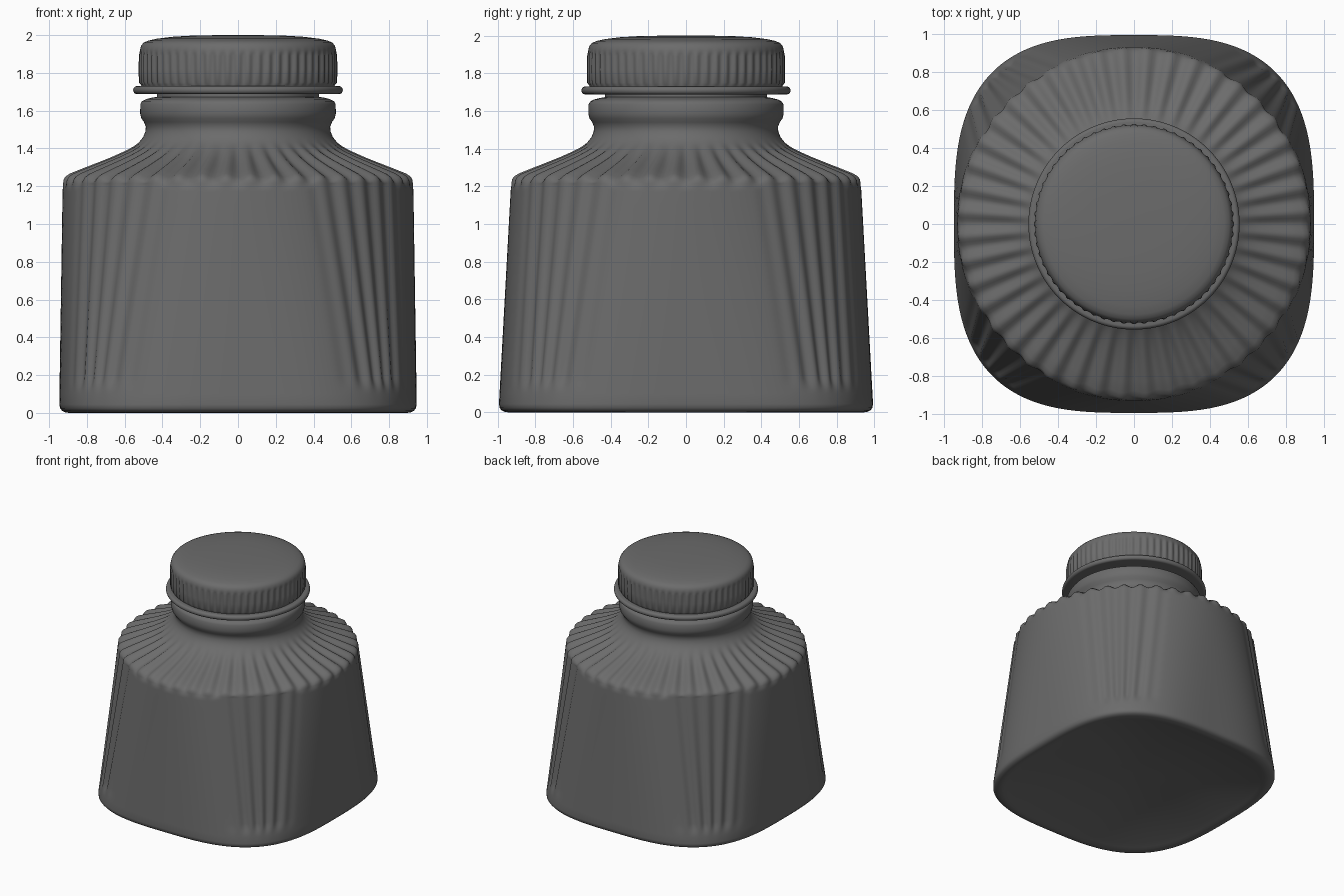
import bpy, math

if "Cube" in bpy.data.objects:
    bpy.data.objects.remove(bpy.data.objects["Cube"])

RIBS = 44
SEG = RIBS * 8

# Dark grey plastic
plastic = bpy.data.materials.new("dark_plastic")
plastic.diffuse_color = (0.148, 0.148, 0.148, 1)
plastic.use_nodes = True
plastic.node_tree.nodes["Principled BSDF"].inputs["Base Color"].default_value = plastic.diffuse_color


def ramp(v, a, b):
    t = min(1, max(0, (v - a) / (b - a)))
    return t * t * (3 - 2 * t)


def loft(name, rings, angle=60):
    """Skin a stack of closed rings and cap both ends."""
    n = len(rings[0])
    verts = [p for r in rings for p in r]
    faces = [(k * n + i, k * n + (i + 1) % n, (k + 1) * n + (i + 1) % n, (k + 1) * n + i)
             for k in range(len(rings) - 1) for i in range(n)]
    faces.append(tuple(reversed(range(n))))
    faces.append(tuple((len(rings) - 1) * n + i for i in range(n)))
    mesh = bpy.data.meshes.new(name)
    mesh.from_pydata(verts, [], faces)
    mesh.materials.append(plastic)
    ob = bpy.data.objects.new(name, mesh)
    bpy.context.collection.objects.link(ob)
    bpy.context.view_layer.objects.active = ob
    ob.select_set(True)
    bpy.ops.object.shade_smooth_by_angle(angle=math.radians(angle))
    ob.select_set(False)
    return ob


def groove(a):
    """0 on a rib crest, 1 in the valley between ribs."""
    return 0.5 + 0.5 * math.cos(a * RIBS)


def wall_ring(z, inset=1.0):
    """Rounded-square base blending in straight lines to a round shoulder."""
    s = max(0, z) / 1.22
    pts = []
    for i in range(SEG):
        a = 2 * math.pi * i / SEG
        b = a + 0.14 * math.sin(4 * a)      # ribs converge towards the base corners
        c, d = math.cos(b), math.sin(b)
        r = (abs(c / 0.947) ** 3.08 + abs(d / 0.995) ** 3.08) ** (-1 / 3.08)
        x = r * c * (1 - s) + 0.928 * math.cos(a) * s
        y = r * d * (1 - s) + 0.928 * math.sin(a) * s
        corner = ramp(abs(math.sin(2 * a)), 0.68, 0.9) * ramp(z, 0.1, 0.2)
        f = inset - 0.017 * max(corner, ramp(z, 1.18, 1.235)) * groove(a)
        pts.append((x * f, y * f, z))
    return pts


def neck_ring(r, z, depth):
    pts = []
    for i in range(SEG):
        a = 2 * math.pi * i / SEG
        g = depth * groove(a)
        rr = r - 0.7 * g
        pts.append((rr * math.cos(a), rr * math.sin(a), z - g))
    return pts


# Bottle: hollowed base, ribbed wall, ribbed shoulder, beaded neck
rings = []
base = [(f, 0.13 * (1 - (f / 0.93) ** 2) + 0.002) for f in (0.04, 0.2, 0.35, 0.5, 0.62, 0.72, 0.8, 0.86, 0.9)]
for f, z in base + [(0.925, 0.002), (0.945, 0), (0.965, 0.003), (0.982, 0.01), (0.994, 0.024)]:
    rings.append([(x, y, z) for x, y, _ in wall_ring(0, f)])
for z in [0.045, 0.1, 0.12, 0.14, 0.16, 0.18, 0.2, 0.3, 0.4, 0.5, 0.65, 0.8, 0.95, 1.1,
          1.17, 1.185, 1.2, 1.215]:
    rings.append(wall_ring(z))
for r, z, depth in [(0.926, 1.235, 0.017), (0.915, 1.252, 0.019), (0.89, 1.268, 0.02),
                    (0.83, 1.292, 0.02), (0.75, 1.323, 0.02), (0.67, 1.355, 0.017),
                    (0.60, 1.386, 0.01), (0.555, 1.41, 0.003), (0.525, 1.432, 0),
                    (0.502, 1.46, 0), (0.49, 1.49, 0), (0.488, 1.515, 0), (0.498, 1.54, 0),
                    (0.512, 1.56, 0), (0.518, 1.585, 0), (0.517, 1.635, 0), (0.508, 1.65, 0),
                    (0.487, 1.661, 0), (0.455, 1.669, 0), (0.43, 1.673, 0), (0.43, 1.74, 0)]:
    rings.append(neck_ring(r, z, depth))
loft("bottle_body", rings)


# Cap: knurled grip with a soft domed top
KNURLS = 60
cap = []
for r, z, depth in [(0.40, 1.725, 0), (0.51, 1.725, 0), (0.513, 1.735, 0), (0.525, 1.75, 1),
                    (0.526, 1.82, 1), (0.525, 1.89, 1), (0.522, 1.905, 0.5), (0.519, 1.92, 0),
                    (0.514, 1.942, 0), (0.5, 1.96, 0), (0.475, 1.971, 0), (0.43, 1.981, 0),
                    (0.35, 1.991, 0), (0.25, 1.997, 0), (0.1, 2.0, 0)]:
    ring = []
    for i in range(KNURLS * 8):
        a = 2 * math.pi * i / (KNURLS * 8)
        rr = r - 0.01 * depth * (0.5 - 0.5 * math.cos(a * KNURLS))
        ring.append((rr * math.cos(a), rr * math.sin(a), z))
    cap.append(ring)
loft("cap", cap)

# Tamper band: rounded ring under the cap
band = []
profile = [(0.40, 1.688), (0.535, 1.688)]
profile += [(0.535 + 0.02 * math.cos(t), 1.709 + 0.021 * math.sin(t))
            for t in [math.radians(-75 + 15 * k) for k in range(12)]]
profile += [(0.515, 1.73), (0.40, 1.73)]
for r, z in profile:
    band.append([(r * math.cos(2 * math.pi * i / 128), r * math.sin(2 * math.pi * i / 128), z)
                 for i in range(128)])
loft("tamper_band", band)
